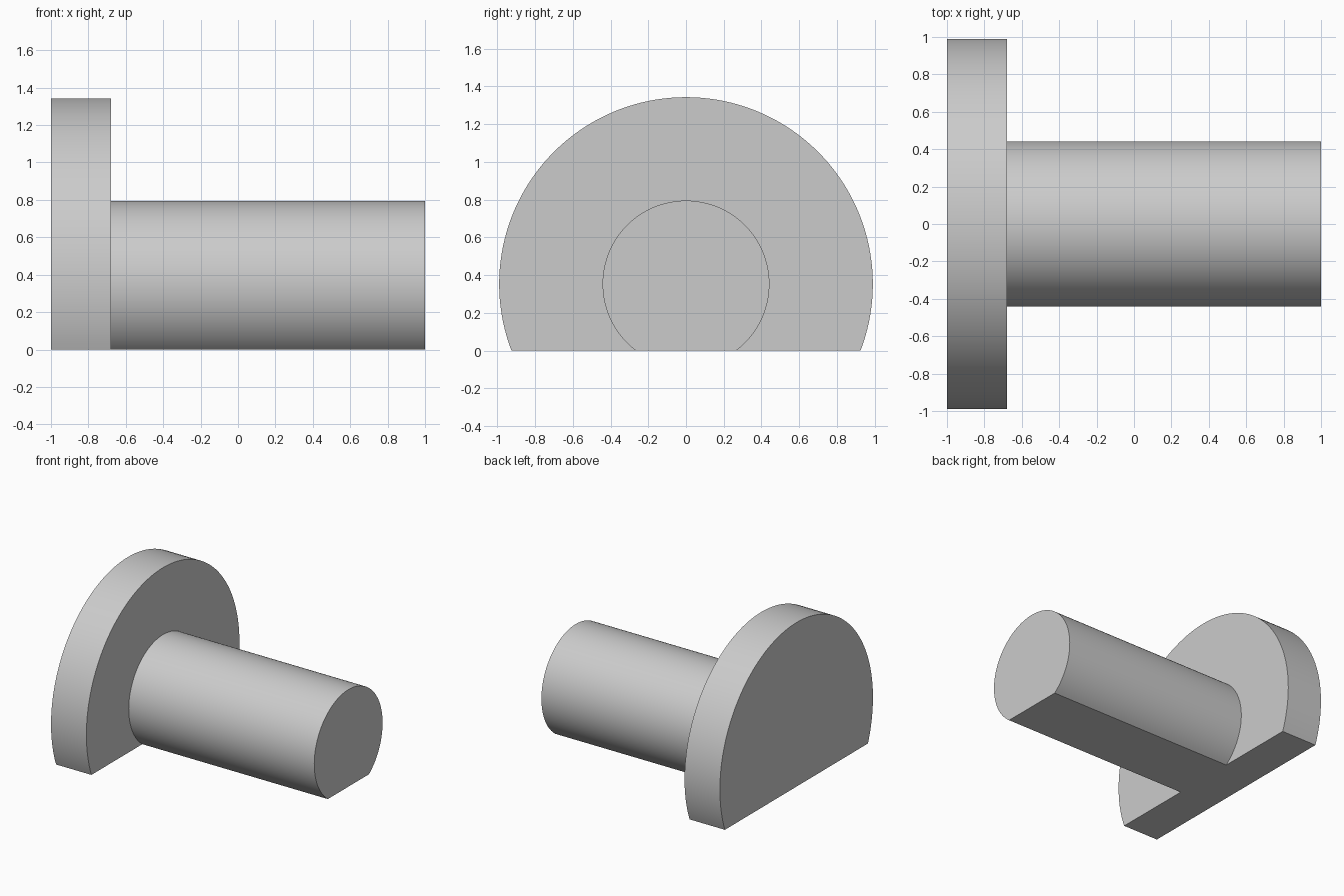
import bpy, bmesh, math

old = bpy.data.objects.get("Cube")
if old:
    bpy.data.objects.remove(old, do_unlink=True)

AXIS_Z = 0.353   # height of the shared axis above the flat underside

grey = bpy.data.materials.new("plain grey")
grey.use_nodes = True
colour = (0.6, 0.6, 0.6, 1)
grey.diffuse_color = colour
grey.node_tree.nodes["Principled BSDF"].inputs["Base Color"].default_value = colour


def flat_bottom_cylinder(name, radius, x0, x1, steps=96):
    """Cylinder along x, cut flat at z = 0."""
    bm = bmesh.new()
    start = -math.asin(AXIS_Z / radius)
    sweep = math.pi - 2 * start
    ring = []
    for i in range(steps + 1):
        a = start + sweep * i / steps
        ring.append(bm.verts.new((x0, radius * math.cos(a), AXIS_Z + radius * math.sin(a))))
    face = bm.faces.new(ring)
    result = bmesh.ops.extrude_face_region(bm, geom=[face], use_keep_orig=True)
    moved = [v for v in result["geom"] if isinstance(v, bmesh.types.BMVert)]
    bmesh.ops.translate(bm, verts=moved, vec=(x1 - x0, 0, 0))
    bmesh.ops.recalc_face_normals(bm, faces=bm.faces[:])
    mesh = bpy.data.meshes.new(name)
    bm.to_mesh(mesh)
    bm.free()
    mesh.materials.append(grey)
    obj = bpy.data.objects.new(name, mesh)
    bpy.context.collection.objects.link(obj)
    bpy.ops.object.select_all(action="DESELECT")
    obj.select_set(True)
    bpy.context.view_layer.objects.active = obj
    bpy.ops.object.shade_smooth_by_angle(angle=math.radians(30))
    return obj


# Wide end flange and the long shaft
flat_bottom_cylinder("flange", 0.99, -1.0, -0.68)
flat_bottom_cylinder("shaft", 0.442, -0.68, 1.0)
